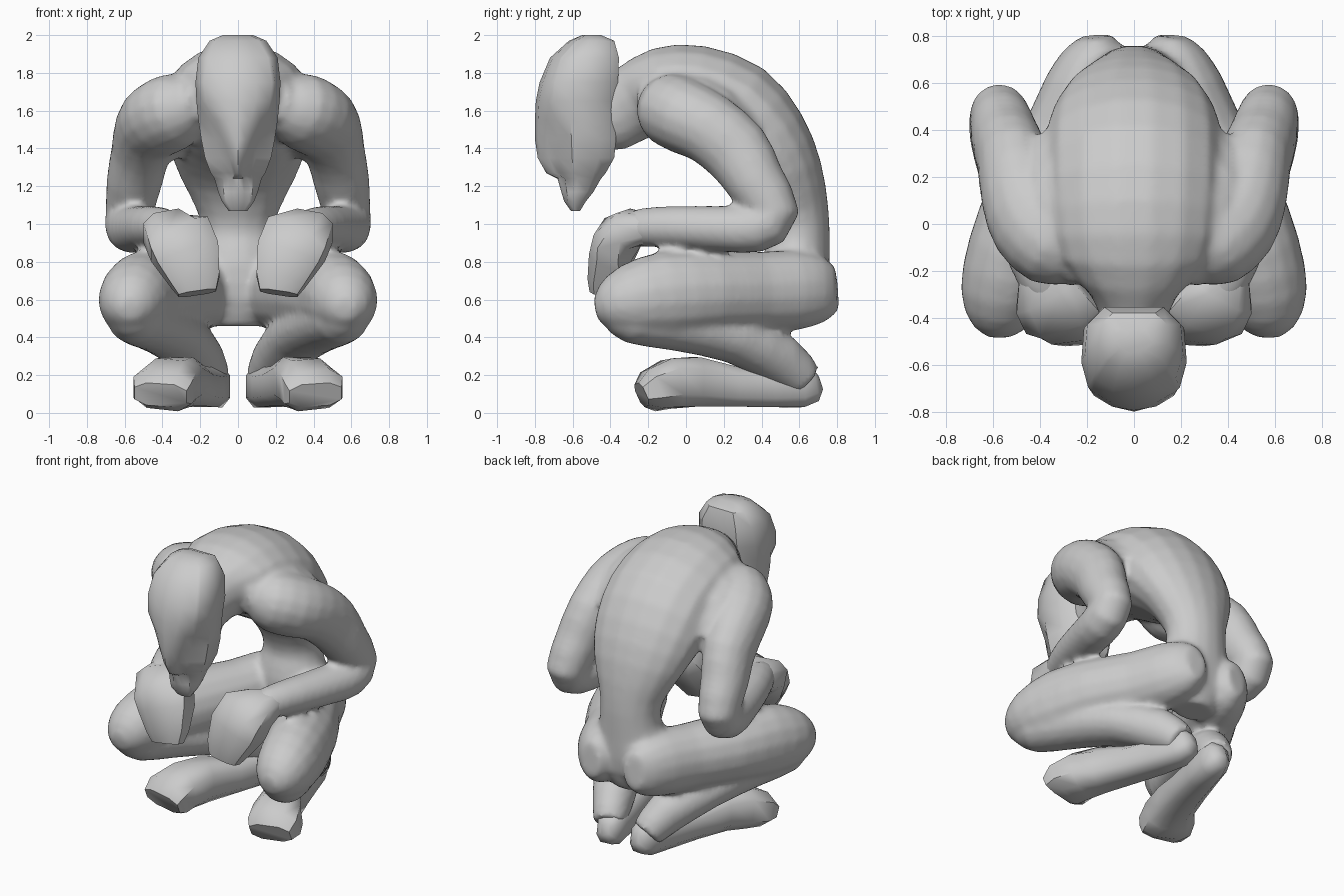
import bpy
import bmesh
import math
from mathutils import Vector

cube = bpy.data.objects.get("Cube")
if cube:
    bpy.data.objects.remove(cube, do_unlink=True)

# One clay grey for the whole figure
clay = bpy.data.materials.new("clay_grey")
clay.use_nodes = True
clay.diffuse_color = (0.6, 0.6, 0.6, 1)
for node in clay.node_tree.nodes:
    if node.type == "BSDF_PRINCIPLED":
        node.inputs["Base Color"].default_value = clay.diffuse_color
        node.inputs["Roughness"].default_value = 0.7


def skin_rings(bm, rings):
    """Bridge a list of equal vertex loops and close both ends."""
    loops = [[bm.verts.new(p) for p in ring] for ring in rings]
    count = len(loops[0])
    for low, high in zip(loops, loops[1:]):
        for i in range(count):
            j = (i + 1) % count
            bm.faces.new((low[i], low[j], high[j], high[i]))
    bm.faces.new(loops[0][::-1])
    bm.faces.new(loops[-1])


def rounded(path):
    """Add a curved in-between stop to every span of a path."""
    ends = [path[0]] + path + [path[-1]]
    result = []
    for a, b, c, d in zip(ends, ends[1:], ends[2:], ends[3:]):
        middle = [(9 * (q + r) - p - s) / 16 for p, q, r, s in zip(a, b, c, d)]
        result += [b, middle]
    return result + [path[-1]]


def loft(bm, path, side=1, sides=16, power=1.0):
    """Tube along path; each stop is x, y, z, half width, half depth.
    A power below one makes the section boxier."""
    centres = [Vector((x * side, y, z)) for x, y, z, w, d in path]
    fit = math.cos(math.pi / sides) ** -power
    rings = []
    for k, (centre, stop) in enumerate(zip(centres, path)):
        before = centres[max(k - 1, 0)]
        after = centres[min(k + 1, len(path) - 1)]
        along = (after - before).normalized()
        across = Vector((1, 0, 0))
        across = (across - along * across.dot(along)).normalized()
        up = along.cross(across)
        ring = []
        for i in range(sides):
            a = math.tau * (i + 0.5) / sides
            c, s = math.cos(a), math.sin(a)
            c = math.copysign(abs(c) ** power, c) * fit
            s = math.copysign(abs(s) ** power, s) * fit
            ring.append(centre + across * stop[3] * c + up * stop[4] * s)
        rings.append(ring)
    skin_rings(bm, rings)


def finish(name, bm, angle=50):
    """Turn a bmesh into a smooth shaded object with sharp creases kept."""
    bmesh.ops.recalc_face_normals(bm, faces=bm.faces[:])
    mesh = bpy.data.meshes.new(name)
    bm.to_mesh(mesh)
    bm.free()
    mesh.materials.append(clay)
    mesh.shade_smooth()
    mesh.set_sharp_from_angle(angle=math.radians(angle))
    obj = bpy.data.objects.new(name, mesh)
    bpy.context.scene.collection.objects.link(obj)
    return obj


# Hunched torso, from the crotch over the back and into the neck
torso = [(0, y, z, w, d) for y, z, w, d in [
    (.58, .46, .13, .11),
    (.58, .60, .23, .17),
    (.58, .78, .24, .18),
    (.60, .92, .20, .16),
    (.59, 1.06, .21, .165),
    (.53, 1.25, .30, .20),
    (.42, 1.42, .36, .25),
    (.25, 1.58, .38, .29),
    (.03, 1.68, .37, .27),
    (-.14, 1.69, .33, .24),
    (-.28, 1.64, .19, .20),
    (-.40, 1.57, .14, .19),
    (-.52, 1.52, .11, .14),
]]

# Broad muscle tying the shoulder to the back
shoulder_blade = [
    (.18, -.22, 1.66, .10, .11),
    (.27, -.04, 1.645, .16, .17),
    (.34, .15, 1.56, .15, .17),
    (.36, .32, 1.42, .09, .12),
]

# Shoulder, bent elbow and forearm
arm = [
    (.22, -.15, 1.63, .12, .13),
    (.31, -.09, 1.61, .20, .19),
    (.41, .01, 1.56, .21, .195),
    (.475, .13, 1.50, .18, .185),
    (.515, .27, 1.38, .155, .18),
    (.55, .37, 1.22, .145, .155),
    (.575, .465, 1.055, .125, .135),
    (.57, .37, .98, .13, .13),
    (.53, .20, .975, .125, .12),
    (.46, -.05, .985, .115, .11),
    (.39, -.24, .98, .10, .10),
    (.34, -.34, .95, .08, .08),
]

# Buttock and thigh
thigh = [
    (.165, .80, .66, .07, .11),
    (.165, .73, .655, .13, .17),
    (.20, .58, .65, .18, .21),
    (.28, .38, .64, .19, .21),
    (.41, .12, .635, .21, .22),
    (.51, -.12, .62, .20, .23),
    (.56, -.31, .59, .18, .19),
    (.57, -.43, .56, .12, .12),
    (.57, -.48, .55, .05, .05),
]

# Shin folded back under the thigh
shin = [
    (.57, -.40, .54, .09, .09),
    (.55, -.29, .51, .15, .14),
    (.45, -.05, .47, .16, .14),
    (.32, .25, .40, .16, .135),
    (.20, .50, .28, .13, .135),
    (.14, .63, .17, .10, .10),
]

# Torso and limbs fuse into one continuous skin
body = bmesh.new()
loft(body, rounded(torso))
for side in (1, -1):
    for limb in (shoulder_blade, arm, thigh, shin):
        loft(body, rounded(limb), side)
body = finish("body", body)
fuse = body.modifiers.new("fuse_limbs", "REMESH")
fuse.mode = "VOXEL"
fuse.voxel_size = 0.02
fuse.use_smooth_shade = True
soften = body.modifiers.new("soften", "SMOOTH")
soften.factor = 0.5
soften.iterations = 6

# Blocky closed hands hanging from the wrists
hand = [
    (.42, -.18, .98, .07, .07),
    (.38, -.30, .975, .14, .10),
    (.31, -.36, .92, .18, .12),
    (.265, -.395, .83, .17, .115),
    (.225, -.44, .70, .13, .08),
    (.215, -.455, .635, .10, .055),
]

# Feet turned outward, heel to toe
foot = [
    (.115, .71, .16, .03, .04),
    (.12, .68, .15, .07, .09),
    (.13, .61, .14, .09, .11),
    (.17, .45, .135, .10, .105),
    (.23, .25, .14, .11, .105),
    (.30, .05, .165, .12, .13),
    (.36, -.08, .155, .15, .13),
    (.40, -.18, .12, .16, .11),
    (.41, -.235, .095, .14, .065),
]
for side, label in ((1, "left"), (-1, "right")):
    for part, path in (("hand", hand), ("foot", foot)):
        bm = bmesh.new()
        loft(bm, path, side, sides=8, power=0.7)
        finish(f"{label}_{part}", bm)

# Head levels: height, front, back, half width, brow half width, eye recess
levels = [
    (2.0, -.55, -.45, .08, .05, 0),
    (1.97, -.62, -.38, .15, .11, 0),
    (1.88, -.72, -.355, .21, .16, 0),
    (1.75, -.775, -.36, .225, .18, .02),
    (1.65, -.795, -.38, .22, .17, .05),
    (1.55, -.80, -.38, .21, .12, .1),
    (1.45, -.80, -.37, .195, .08, .12),
    (1.35, -.785, -.38, .175, .045, .1),
    (1.27, -.74, -.425, .145, .03, .06),
    (1.24, -.68, -.45, .125, .05, 0),
    (1.17, -.66, -.49, .105, .06, 0),
    (1.12, -.645, -.53, .085, .06, 0),
    (1.07, -.61, -.56, .05, .03, 0),
]
head_rings = []
for z, front, back, width, brow, recess in levels:
    depth = back - front
    outline = [
        (0, 0),
        (brow * .55, .04),
        (brow, .15),
        (brow + (width - brow) * .35, .17 + recess),
        (width, .45),
        (width * .95, .8),
        (width * .6, 1),
        (0, 1),
    ]
    half = [(x, front + depth * t, z) for x, t in outline]
    other = [(-x, y, z) for x, y, z in half[-2:0:-1]]
    head_rings.append(half + other)
head = bmesh.new()
skin_rings(head, head_rings)
finish("head", head, 40)
